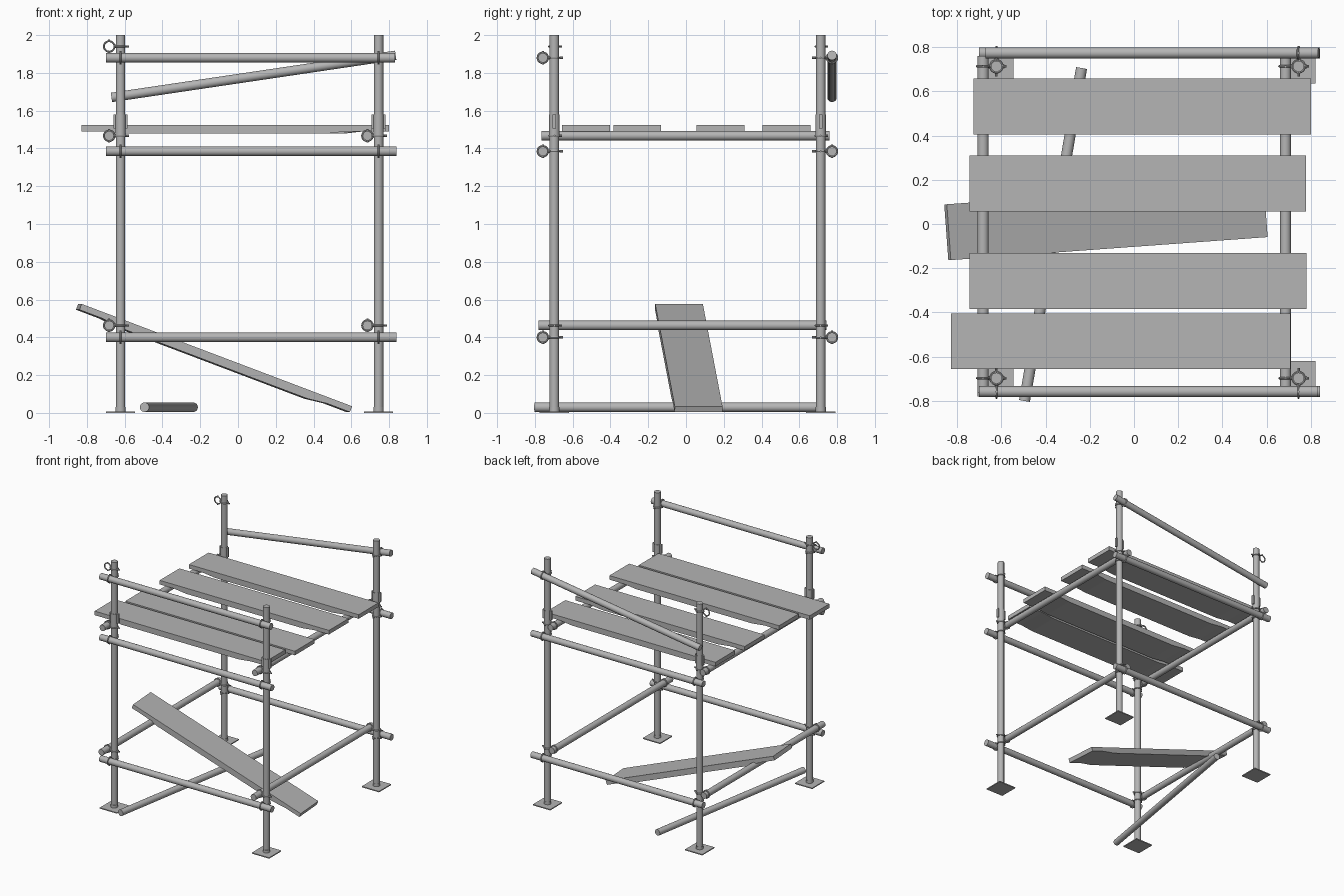
import bpy
import bmesh
from mathutils import Vector, Matrix

if "Cube" in bpy.data.objects:
    bpy.data.objects.remove(bpy.data.objects["Cube"])

steel = bpy.data.materials.new("galvanised grey")
steel.use_nodes = True
GREY = (0.46, 0.46, 0.46, 1)
steel.diffuse_color = GREY
steel.node_tree.nodes["Principled BSDF"].inputs["Base Color"].default_value = GREY

R = 0.025
POST_X = (-0.622, 0.744)
POST_Y = (-0.697, 0.713)
TRANSOM_X = (-0.682, 0.685)
LEDGER_Y = (-0.758, 0.773)


def finish(obj, name, smooth=False):
    obj.name = name
    obj.data.materials.clear()
    obj.data.materials.append(steel)
    if smooth:
        bpy.ops.object.shade_smooth_by_angle()
    return obj


def tube(name, a, b, r=R, sides=20):
    a, b = Vector(a), Vector(b)
    d = b - a
    bpy.ops.mesh.primitive_cylinder_add(
        vertices=sides, radius=r, depth=d.length, location=(a + b) / 2,
        rotation=d.to_track_quat("Z", "Y").to_euler())
    return finish(bpy.context.object, name, True)


def box(name, loc, size):
    bpy.ops.mesh.primitive_cube_add(size=1, location=loc)
    obj = bpy.context.object
    for v in obj.data.vertices:
        v.co *= Vector(size)
    return finish(obj, name)


def ring(name, loc, axis):
    bpy.ops.mesh.primitive_torus_add(
        location=loc, rotation=Vector(axis).to_track_quat("Z", "Y").to_euler(),
        major_radius=0.028, minor_radius=0.005, major_segments=20, minor_segments=8)
    return finish(bpy.context.object, name, True)


def coupler(post, pipe, axis):
    """Two clamp rings joined by a bolt that pokes out past the post."""
    post, pipe = Vector(post), Vector(pipe)
    out = (pipe - post).normalized()
    side = out.cross(Vector((0, 0, 1)))
    ring("post_clamp", post, (0, 0, 1))
    ring("pipe_clamp", pipe, axis)
    tube("clamp_link", post + out * 0.022, pipe - out * 0.022, 0.009, 10)
    tube("clamp_bolt", post - out * 0.026, post - out * 0.046, 0.006, 8)
    # hinge lugs on the flank of the post clamp and above and below the pipe clamp
    tube("clamp_lug", post + side * 0.024, post + side * 0.04, 0.006, 8)
    for s in (-1, 1):
        lug = pipe + Vector((0, 0, s * 0.026))
        tube("pipe_clamp_lug", lug, lug + Vector((0, 0, s * 0.01)), 0.005, 8)


def plank(name, start, direction, length, width=0.253):
    """Board with a stepped underside at both ends; start is the middle of the top end edge."""
    thin, thick = 0.033, 0.046
    half = [(0, -thin), (0.13, -thin), (0.24, -thick)]
    profile = [(0, 0)] + half + [(length - x, z) for x, z in reversed(half)] + [(length, 0)]
    bm = bmesh.new()
    face = bm.faces.new([bm.verts.new((x, -width / 2, z)) for x, z in profile])
    moved = bmesh.ops.extrude_face_region(bm, geom=[face])["geom"]
    bmesh.ops.translate(bm, vec=(0, width, 0),
                        verts=[v for v in moved if isinstance(v, bmesh.types.BMVert)])
    bmesh.ops.recalc_face_normals(bm, faces=bm.faces)
    mesh = bpy.data.meshes.new(name)
    bm.to_mesh(mesh)
    bm.free()
    obj = bpy.data.objects.new(name, mesh)
    bpy.context.collection.objects.link(obj)
    x = Vector(direction).normalized()
    y = Vector((0, 0, 1)).cross(x).normalized()
    turn = Matrix((x, y, x.cross(y))).transposed().to_4x4()
    obj.matrix_world = Matrix.Translation(start) @ turn
    return finish(obj, name)


# Uprights with base plates and joint pins
for px in POST_X:
    for py in POST_Y:
        tube("upright", (px, py, 0.005), (px, py, 2))
        box("base_plate", (px, py, 0.004), (0.155, 0.155, 0.008))
        tube("base_socket", (px, py, 0.008), (px, py, 0.03), 0.027)
        tube("joint_sleeve", (px, py, 1.46), (px, py, 1.58), 0.0275)
        box("joint_pin", (px, py, 1.542), (0.075, 0.018, 0.075))

# Front and back ledgers
for py, ly in zip(POST_Y, LEDGER_Y):
    for z in (0.40, 1.385):
        tube("ledger", (-0.70, ly, z), (0.84, ly, z))
        for px in POST_X:
            coupler((px, py, z), (px, ly, z), (1, 0, 0))

# Guard rails: level at the front, dropped at one end at the back
front_y, back_y = LEDGER_Y
tube("front_guard_rail", (-0.70, front_y, 1.88), (0.83, front_y, 1.88))
for px in POST_X:
    coupler((px, POST_Y[0], 1.88), (px, front_y, 1.88), (1, 0, 0))
tube("back_guard_rail", (-0.67, back_y, 1.67), (0.835, back_y, 1.893))
coupler((POST_X[1], POST_Y[1], 1.88), (POST_X[1], back_y, 1.88), (1, 0, 0.15))

# Side transoms
for px, tx in zip(POST_X, TRANSOM_X):
    for z, y0, y1 in ((0.463, -0.78, 0.745), (1.467, -0.765, 0.76)):
        tube("transom", (tx, y0, z), (tx, y1, z))
        for py in POST_Y:
            coupler((px, py, z), (tx, py, z), (0, 1, 0))

# Empty couplers near the top of one side
for py in POST_Y:
    coupler((POST_X[0], py, 1.94), (TRANSOM_X[0], py, 1.94), (0, 1, 0))

# Deck planks
for x0, x1, y in ((-0.725, 0.80, 0.532), (-0.743, 0.777, 0.183),
                  (-0.743, 0.78, -0.258), (-0.828, 0.707, -0.53)):
    plank("deck_plank", (x0, y, 1.524), (1, 0, 0), x1 - x0)

# Leaning plank and the loose pipe on the ground
top, foot = Vector((-0.837, -0.037, 0.577)), Vector((0.595, 0.067, 0.035))
plank("leaning_plank", top, foot - top, (foot - top).length)
tube("loose_pipe", (-0.495, -0.80, 0.03), (-0.237, 0.705, 0.03))
